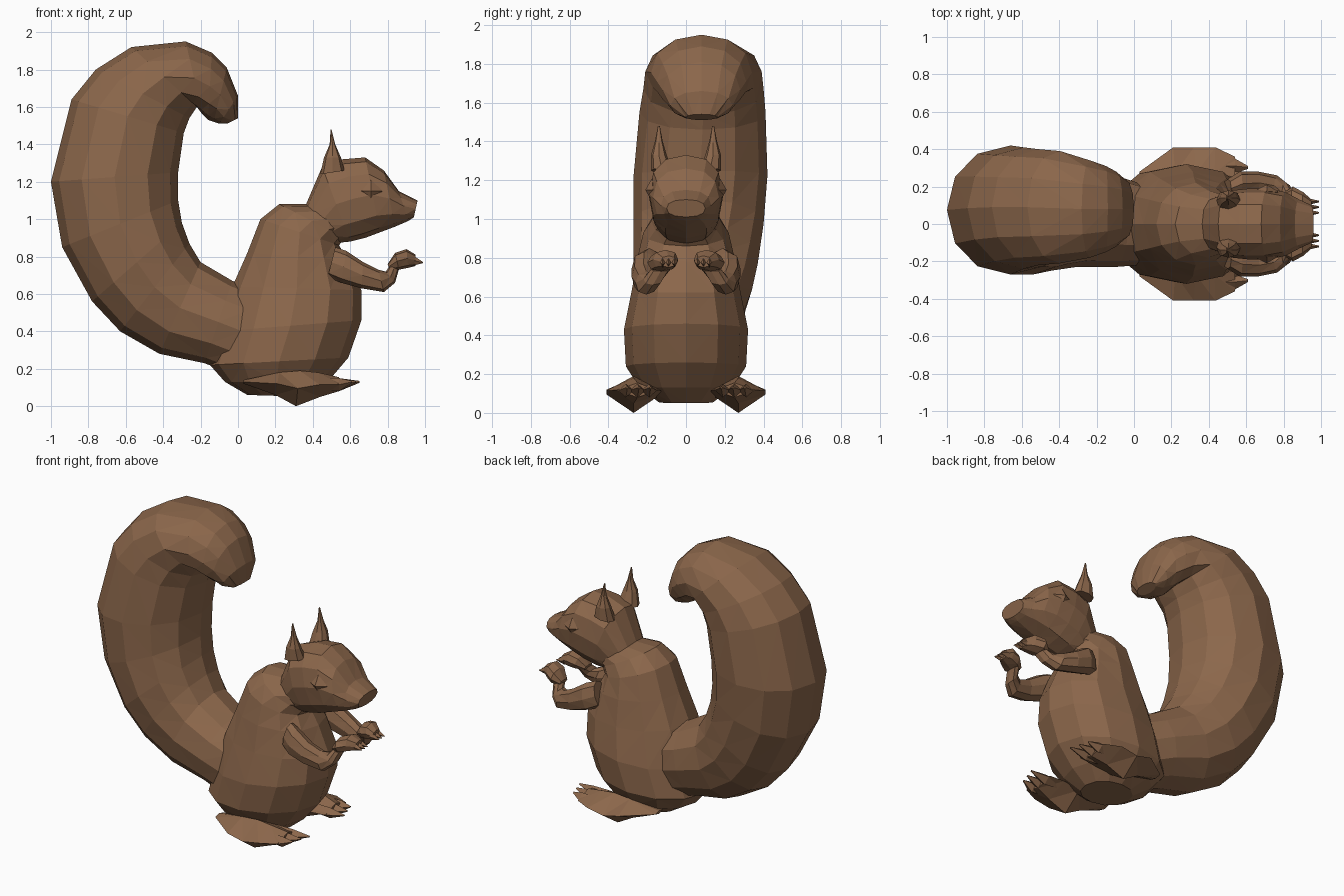
import bpy, bmesh, math
from mathutils import Vector

fur = bpy.data.materials.new("brown_fur")
fur.diffuse_color = (0.26, 0.135, 0.07, 1)


def loft(name, rings, n=12, e=0.85, mirror=False):
    """Skin rings (ax, az, bx, bz, ymin, ymax): a and b are opposite edge points of each section."""
    bm = bmesh.new()
    loops = []
    for ax, az, bx, bz, y0, y1 in rings:
        mid = Vector(((ax + bx) / 2, (y0 + y1) / 2, (az + bz) / 2))
        half = Vector(((ax - bx) / 2, 0, (az - bz) / 2))
        loop = []
        for i in range(n):
            t = 2 * math.pi * i / n
            c, s = (math.copysign(abs(f) ** e, f) if abs(f) > 1e-6 else 0
                    for f in (math.cos(t), math.sin(t)))
            loop.append(bm.verts.new(mid + half * c + Vector((0, (y1 - y0) / 2 * s, 0))))
        loops.append(loop)
    for p, q in zip(loops, loops[1:]):
        for i in range(n):
            j = (i + 1) % n
            bm.faces.new((p[i], p[j], q[j], q[i]))
    bm.faces.new(loops[0])
    bm.faces.new(loops[-1])
    bmesh.ops.triangulate(bm, faces=bm.faces[:])
    bmesh.ops.recalc_face_normals(bm, faces=bm.faces[:])
    mesh = bpy.data.meshes.new(name)
    bm.to_mesh(mesh)
    bm.free()
    mesh.materials.append(fur)
    ob = bpy.data.objects.new(name, mesh)
    bpy.context.collection.objects.link(ob)
    if mirror:
        ob.modifiers.new("mirror", 'MIRROR').use_axis = (False, True, False)
    return ob


# Bushy tail: inner edge, outer edge, side extents
loft("tail", [
    (0.10, 0.62, -0.05, 0.18, -0.22, 0.22),
    (-0.03, 0.67, -0.18, 0.23, -0.23, 0.26),
    (-0.20, 0.77, -0.42, 0.28, -0.23, 0.30),
    (-0.26, 0.87, -0.63, 0.40, -0.25, 0.34),
    (-0.30, 0.98, -0.78, 0.56, -0.27, 0.37),
    (-0.32, 1.10, -0.94, 0.85, -0.27, 0.40),
    (-0.32, 1.25, -1.00, 1.20, -0.27, 0.42),
    (-0.29, 1.46, -0.89, 1.64, -0.24, 0.41),
    (-0.26, 1.54, -0.76, 1.80, -0.22, 0.40),
    (-0.22, 1.60, -0.57, 1.92, -0.21, 0.39),
    (-0.19, 1.56, -0.28, 1.95, -0.18, 0.34),
    (-0.16, 1.53, -0.14, 1.89, -0.15, 0.31),
    (-0.13, 1.52, -0.06, 1.81, -0.12, 0.28),
    (-0.10, 1.51, 0.00, 1.66, -0.08, 0.24),
    (-0.06, 1.51, 0.00, 1.54, 0.00, 0.16)], n=12, e=0.95)

# Sitting body, from bottom to neck: back edge, belly edge
loft("body", [
    (0.05, 0.06, 0.38, 0.05, -0.14, 0.14),
    (-0.07, 0.13, 0.48, 0.13, -0.24, 0.24),
    (-0.15, 0.22, 0.59, 0.26, -0.31, 0.31),
    (-0.10, 0.40, 0.66, 0.46, -0.32, 0.32),
    (-0.03, 0.64, 0.66, 0.62, -0.28, 0.28),
    (0.05, 0.82, 0.59, 0.78, -0.25, 0.25),
    (0.12, 1.00, 0.54, 0.86, -0.22, 0.22),
    (0.22, 1.08, 0.57, 0.90, -0.18, 0.18),
    (0.37, 1.08, 0.60, 0.92, -0.15, 0.15)], e=0.95)

# Head, from neck to nose: top edge, jaw edge
loft("head", [
    (0.36, 1.07, 0.50, 0.87, -0.14, 0.14),
    (0.45, 1.28, 0.60, 0.88, -0.18, 0.18),
    (0.56, 1.32, 0.68, 0.90, -0.19, 0.19),
    (0.68, 1.33, 0.76, 0.93, -0.19, 0.19),
    (0.78, 1.26, 0.84, 0.96, -0.17, 0.17),
    (0.86, 1.15, 0.91, 0.99, -0.13, 0.13),
    (0.96, 1.10, 0.94, 1.01, -0.10, 0.10)])

# Pointed ears
loft("ears", [
    (0.44, 1.24, 0.57, 1.26, 0.07, 0.18),
    (0.46, 1.33, 0.55, 1.33, 0.10, 0.18),
    (0.49, 1.40, 0.52, 1.40, 0.12, 0.16),
    (0.495, 1.48, 0.50, 1.48, 0.135, 0.145)], n=8, mirror=True)

# Eyes
loft("eyes", [
    (0.66, 1.155, 0.66, 1.145, 0.175, 0.185),
    (0.71, 1.21, 0.71, 1.09, 0.14, 0.21),
    (0.77, 1.155, 0.77, 1.145, 0.165, 0.175)], n=4, mirror=True)

# Arms, from shoulder through wrist to paw
loft("arms", [
    (0.52, 0.85, 0.48, 0.69, 0.14, 0.24),
    (0.58, 0.83, 0.55, 0.66, 0.15, 0.28),
    (0.67, 0.77, 0.66, 0.63, 0.16, 0.28),
    (0.75, 0.73, 0.78, 0.61, 0.15, 0.26),
    (0.79, 0.72, 0.84, 0.66, 0.12, 0.22),
    (0.81, 0.75, 0.86, 0.73, 0.08, 0.18)], n=8, mirror=True)
loft("paws", [
    (0.80, 0.76, 0.81, 0.73, 0.09, 0.17),
    (0.84, 0.82, 0.86, 0.73, 0.05, 0.20),
    (0.90, 0.84, 0.91, 0.74, 0.04, 0.17),
    (0.95, 0.81, 0.95, 0.75, 0.05, 0.13)], n=8, mirror=True)
for k, y in enumerate((0.06, 0.09, 0.12)):
    loft(f"finger_{k + 1}", [
        (0.93, 0.81, 0.93, 0.75, y - 0.018, y + 0.018),
        (0.99, 0.77, 0.99, 0.765, y - 0.004, y + 0.004)], n=4, mirror=True)

# Long hind feet with a diamond section, tapering to toes
loft("feet", [
    (0.03, 0.14, 0.03, 0.12, 0.20, 0.28),
    (0.22, 0.18, 0.20, 0.06, 0.13, 0.41),
    (0.33, 0.19, 0.31, 0.00, 0.13, 0.41),
    (0.43, 0.18, 0.44, 0.05, 0.13, 0.41),
    (0.54, 0.155, 0.54, 0.08, 0.14, 0.36)], n=4, e=1, mirror=True)
for k, y in enumerate((0.19, 0.25, 0.31)):
    loft(f"toe_{k + 1}", [
        (0.42, 0.15, 0.42, 0.09, y - 0.04, y + 0.04),
        (0.54, 0.15, 0.54, 0.08, y - 0.04, y + 0.04),
        (0.65 - 0.02 * k, 0.135, 0.65 - 0.02 * k, 0.125, y - 0.015, y)], n=4, e=1, mirror=True)
